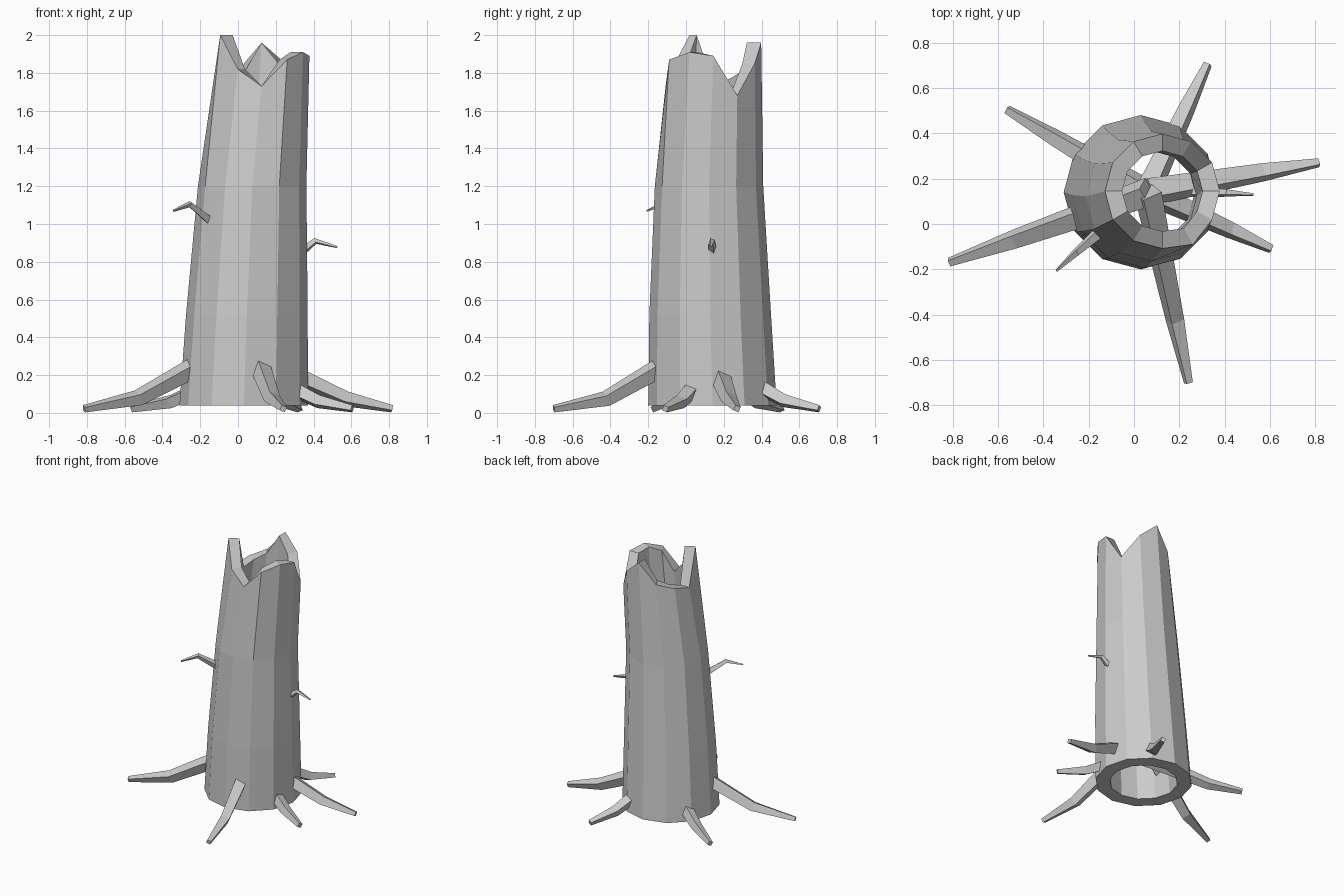
import bpy, bmesh, math
from mathutils import Vector

if "Cube" in bpy.data.objects:
    bpy.data.objects.remove(bpy.data.objects["Cube"])

SIDES = 12


def make_object(name, bm):
    bmesh.ops.recalc_face_normals(bm, faces=bm.faces)
    mesh = bpy.data.meshes.new(name)
    bm.to_mesh(mesh)
    bm.free()
    obj = bpy.data.objects.new(name, mesh)
    bpy.context.collection.objects.link(obj)
    return obj


def bridge(bm, a, b):
    n = len(a)
    for i in range(n):
        j = (i + 1) % n
        bm.faces.new((a[i], a[j], b[j], b[i]))


# Hollow leaning trunk: rings of (centre x, centre y, radius, height)
rings = [(0.03, 0.14, 0.34, 0.04), (0.047, 0.128, 0.322, 0.52),
         (0.075, 0.122, 0.287, 1.2), (0.125, 0.145, 0.253, None)]
# Splintered rim heights, every 30 degrees from +x
rim = [1.89, 1.68, 1.85, 1.96, 1.81, 1.77, 1.74, 2.0, 1.82, 1.73, 1.87, 1.91]


def trunk_ring(bm, cx, cy, r, z, scale):
    verts = []
    for i in range(SIDES):
        a = 2 * math.pi * i / SIDES
        k = r * scale * (1.07 if z is None and i == 10 else 1)
        verts.append(bm.verts.new((cx + k * math.cos(a), cy + k * math.sin(a),
                                   rim[i] if z is None else z)))
    return verts


bm = bmesh.new()
outer = [trunk_ring(bm, *r, 1.0) for r in rings]
inner = [trunk_ring(bm, *r, 0.7) for r in rings]
loop = outer + inner[::-1]
for k in range(len(loop)):
    bridge(bm, loop[k], loop[(k + 1) % len(loop)])
make_object("trunk", bm)


def limb(name, points, radii, roll):
    """Tapered four-sided limb along a bent path."""
    pts = [Vector(p) for p in points]
    bm = bmesh.new()
    loops = []
    for i, p in enumerate(pts):
        t = (pts[min(i + 1, len(pts) - 1)] - pts[max(i - 1, 0)]).normalized()
        side = t.cross(Vector((0, 0, 1))).normalized()
        up = side.cross(t)
        ring = []
        for k in range(4):
            a = math.radians(roll + 90 * k)
            ring.append(bm.verts.new(p + radii[i] * (side * math.cos(a) + up * math.sin(a))))
        loops.append(ring)
    for a, b in zip(loops, loops[1:]):
        bridge(bm, a, b)
    bm.faces.new(loops[0])
    bm.faces.new(loops[-1])
    return make_object(name, bm)


# Roots: tip x, tip y, start height, middle height, thickness
roots = [(0.815, 0.27, 0.30, 0.075, 0.066), (0.605, -0.11, 0.24, 0.06, 0.06),
         (0.24, -0.70, 0.40, 0.075, 0.066), (-0.815, -0.168, 0.40, 0.08, 0.068),
         (-0.56, 0.505, 0.24, 0.06, 0.06), (0.325, 0.705, 0.28, 0.065, 0.06)]
for i, (x, y, z0, z1, r) in enumerate(roots):
    start = Vector((0.06, 0.14, z0))
    tip = Vector((x, y, 0.022))
    mid = start.lerp(tip, 0.67)
    mid.z = z1
    limb(f"root_{i + 1}", [start, mid, tip], [r, r * 0.66, 0.021], 68)

# Broken twigs
limb("left_twig", [(-0.10, 0.01, 0.98), (-0.255, -0.125, 1.105), (-0.342, -0.206, 1.07)],
     [0.033, 0.018, 0.006], 68)
limb("right_twig", [(0.27, 0.14, 0.80), (0.41, 0.137, 0.91), (0.525, 0.13, 0.878)],
     [0.03, 0.017, 0.006], 68)
